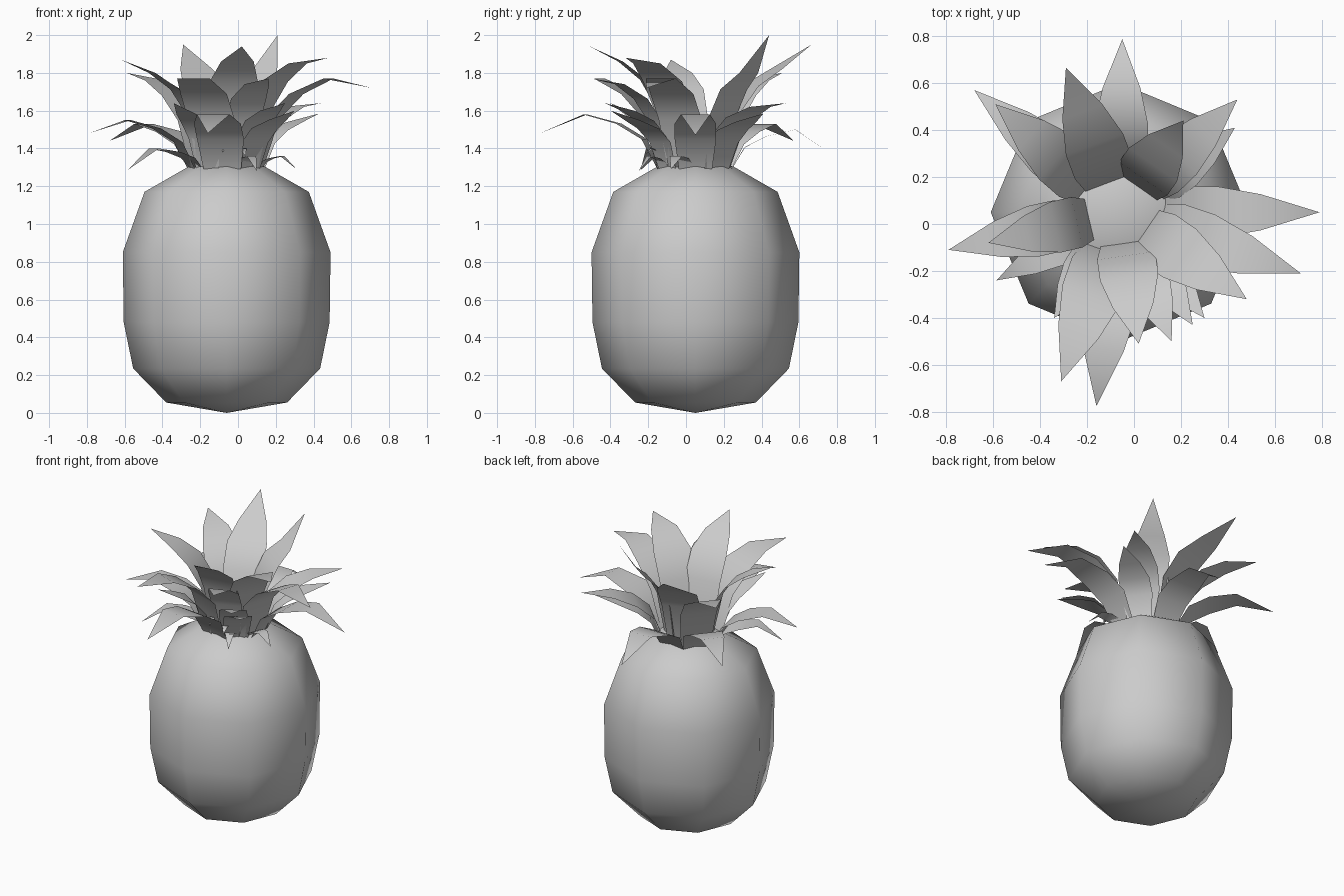
import bpy, bmesh
from math import cos, sin, pi
from mathutils import Vector

if "Cube" in bpy.data.objects:
    bpy.data.objects.remove(bpy.data.objects["Cube"])

CX, CY = -0.06, 0.05


def make_object(name, bm):
    bmesh.ops.recalc_face_normals(bm, faces=bm.faces)
    mesh = bpy.data.meshes.new(name)
    bm.to_mesh(mesh)
    bm.free()
    for p in mesh.polygons:
        p.use_smooth = True
    ob = bpy.data.objects.new(name, mesh)
    bpy.context.collection.objects.link(ob)
    return ob


# Fruit body: eight-sided lathe
profile = [(0.32, 0.055), (0.495, 0.235), (0.545, 0.48), (0.55, 0.85),
           (0.435, 1.17), (0.2, 1.305)]
bm = bmesh.new()
rings = [[bm.verts.new((CX + r * cos(k * pi / 4), CY + r * sin(k * pi / 4), z))
          for k in range(8)] for r, z in profile]
bottom = bm.verts.new((CX, CY, 0))
top = bm.verts.new((CX, CY, 1.33))
for k in range(8):
    n = (k + 1) % 8
    for a, b in zip(rings, rings[1:]):
        bm.faces.new((a[k], a[n], b[n], b[k]))
    bm.faces.new((bottom, rings[0][n], rings[0][k]))
    bm.faces.new((top, rings[-1][k], rings[-1][n]))
make_object("fruit_body", bm)


# Leaf: flat strip that rises, bends outward and ends in a point
def add_leaf(bm, tip, apex, width, base_r, base_z=1.29):
    tip = Vector(tip)
    d = Vector((tip.x - CX, tip.y - CY, 0))
    reach = d.length
    d.normalize()
    side = Vector((-d.y, d.x, 0))
    start = Vector((CX, CY, 0)) + d * base_r
    run = reach - base_r
    rise = apex - base_z
    rows = [(0, base_z, 0.8), (0.13, base_z + 0.55 * rise, 1.0),
            (0.34, base_z + 0.83 * rise, 1.0), (0.62, apex, 0.7)]
    prev = None
    for f, z, w in rows:
        c = start + d * run * f
        c.z = z
        pair = [bm.verts.new(c + side * width * w * s) for s in (-0.5, 0.5)]
        if prev:
            bm.faces.new((prev[0], prev[1], pair[1], pair[0]))
        prev = pair
    bm.faces.new((prev[0], prev[1], bm.verts.new(tip)))


# Crown tiers: tip position, height of the bend, width
tiers = {
    "upper_leaves": (0.13, [
        ((-0.29, 0.665, 1.95), 1.82, 0.26), ((0.21, 0.44, 2.0), 1.80, 0.25),
        ((0.48, -0.32, 1.88), 1.85, 0.25), ((0.02, -0.51, 1.94), 1.86, 0.25),
        ((-0.62, -0.08, 1.87), 1.80, 0.22)]),
    "middle_leaves": (0.17, [
        ((-0.59, 0.51, 1.80), 1.76, 0.24), ((0.44, 0.53, 1.64), 1.62, 0.22),
        ((0.71, -0.21, 1.72), 1.77, 0.24), ((-0.31, -0.67, 1.77), 1.77, 0.26),
        ((0.16, -0.50, 1.77), 1.74, 0.2)]),
    "lower_leaves": (0.19, [
        ((-0.68, 0.57, 1.44), 1.53, 0.22), ((-0.05, 0.787, 1.36), 1.50, 0.23),
        ((0.79, 0.05, 1.47), 1.58, 0.22), ((-0.79, -0.11, 1.48), 1.55, 0.22),
        ((-0.16, -0.775, 1.48), 1.58, 0.25), ((0.43, 0.41, 1.585), 1.54, 0.2),
        ((-0.34, -0.40, 1.64), 1.58, 0.18), ((0.25, -0.43, 1.64), 1.6, 0.18),
        ((0.30, -0.40, 1.60), 1.55, 0.18)]),
    "small_leaves": (0.18, [
        ((-0.585, -0.24, 1.285), 1.40, 0.16), ((0.31, -0.08, 1.29), 1.36, 0.1),
        ((0.10, -0.25, 1.28), 1.36, 0.08), ((-0.08, -0.2, 1.38), 1.43, 0.06),
        ((0.04, -0.22, 1.36), 1.4, 0.06)]),
}
for name, (base_r, leaves) in tiers.items():
    bm = bmesh.new()
    for tip, apex, width in leaves:
        add_leaf(bm, tip, apex, width, base_r)
    make_object(name, bm)
